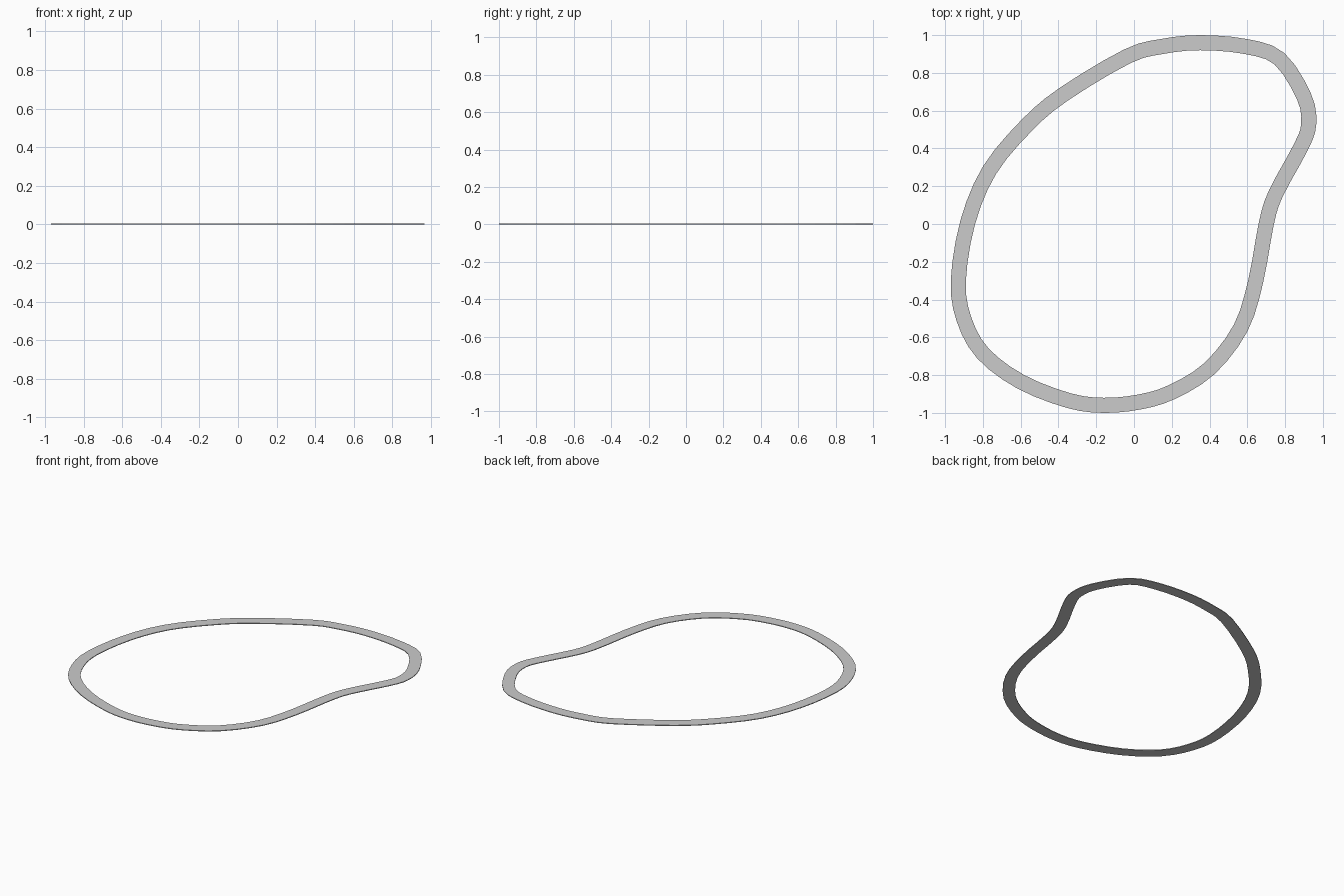
import bpy, bmesh
from mathutils import Vector

if "Cube" in bpy.data.objects:
    bpy.data.objects.remove(bpy.data.objects["Cube"])

WIDTH, THICK, STEPS = 0.08, 0.005, 3

# Centre line of the band, counter-clockwise from the top
path = [Vector(p) for p in [
    (0.35, 0.96), (0.15, 0.94), (-0.035, 0.888), (-0.375, 0.685), (-0.57, 0.52),
    (-0.765, 0.285), (-0.88, 0.01), (-0.93, -0.30), (-0.90, -0.505),
    (-0.80, -0.685), (-0.60, -0.835), (-0.345, -0.935), (-0.16, -0.96),
    (0.03, -0.942), (0.20, -0.89), (0.40, -0.765), (0.565, -0.55),
    (0.645, -0.30), (0.70, 0.0), (0.75, 0.16), (0.885, 0.41), (0.925, 0.53),
    (0.90, 0.675), (0.77, 0.875), (0.59, 0.94)]]


def smooth_loop(pts, steps):
    """Closed Catmull-Rom curve through the points."""
    n, out = len(pts), []
    for i in range(n):
        a, b, c, d = (pts[(i + k) % n] for k in (-1, 0, 1, 2))
        for s in range(steps):
            t = s / steps
            out.append(0.5 * (2 * b + (c - a) * t + (2 * a - 5 * b + 4 * c - d) * t**2
                              + (3 * b - a - 3 * c + d) * t**3))
    return out


# Flat band with a rectangular section swept along the centre line
line = smooth_loop(path, STEPS)
n = len(line)
bm = bmesh.new()
rings = []
for i, p in enumerate(line):
    t = (line[(i + 1) % n] - line[i - 1]).normalized()
    out = Vector((t.y, -t.x)) * WIDTH / 2
    outer, inner = p + out, p - out
    rings.append([bm.verts.new((q.x, q.y, z)) for q, z in
                  ((outer, 0), (outer, THICK), (inner, THICK), (inner, 0))])
for i in range(n):
    a, b = rings[i], rings[(i + 1) % n]
    for k in range(4):
        m = (k + 1) % 4
        bm.faces.new((a[k], b[k], b[m], a[m]))
bmesh.ops.recalc_face_normals(bm, faces=bm.faces)
mesh = bpy.data.meshes.new("flat_band")
bm.to_mesh(mesh)
bm.free()
band = bpy.data.objects.new("flat_band", mesh)
bpy.context.collection.objects.link(band)
